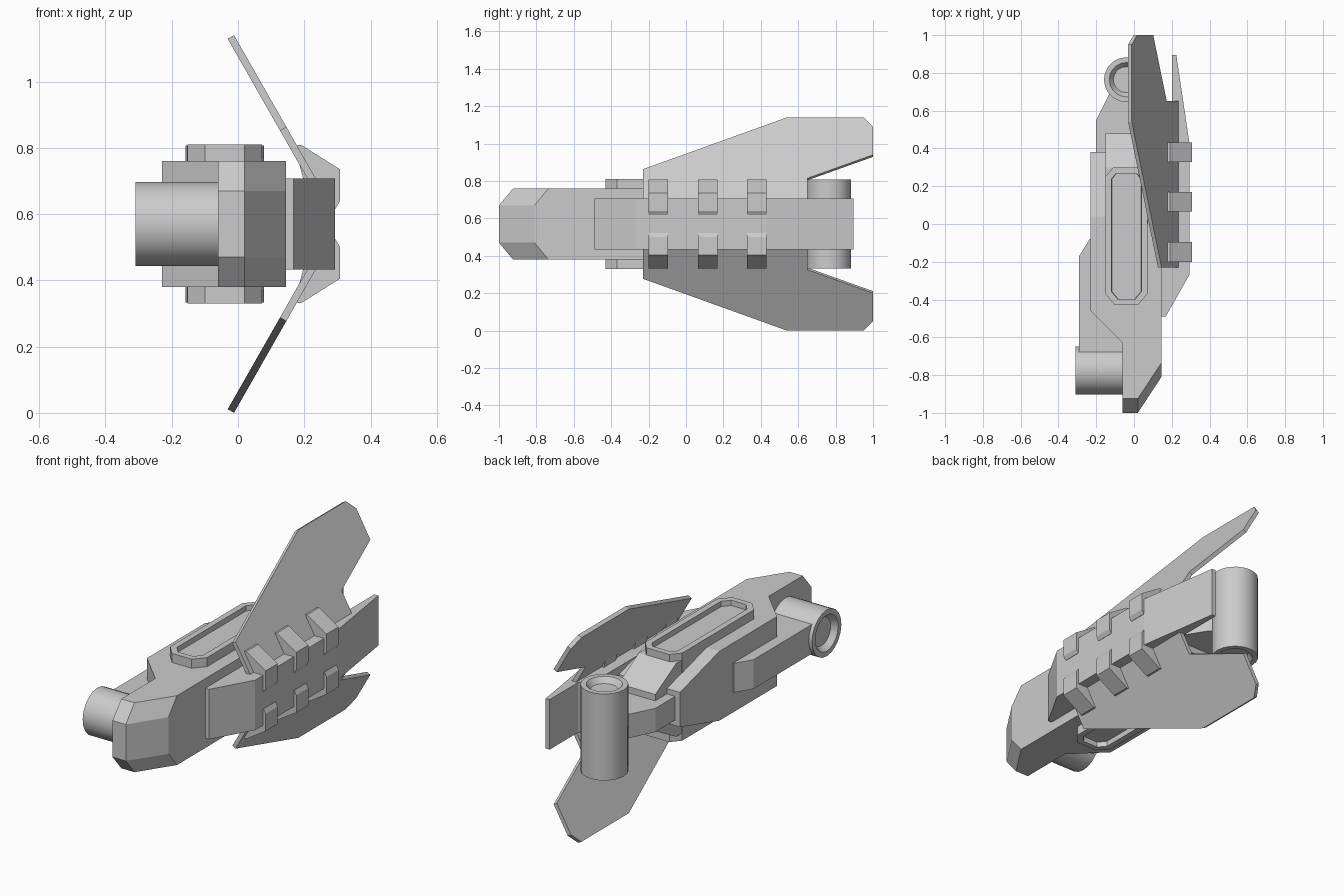
import bpy, bmesh, math
from mathutils import Vector, Matrix

if "Cube" in bpy.data.objects:
    bpy.data.objects.remove(bpy.data.objects["Cube"])

MID = 0.57  # height of the horizontal symmetry plane


def finish(name, bm, smooth=False):
    bmesh.ops.recalc_face_normals(bm, faces=bm.faces)
    me = bpy.data.meshes.new(name)
    bm.to_mesh(me)
    bm.free()
    if smooth:
        me.shade_smooth()
        me.set_sharp_from_angle(angle=math.radians(35))
    ob = bpy.data.objects.new(name, me)
    ob.location.z = MID
    bpy.context.collection.objects.link(ob)
    return ob


def prism(points, offset):
    """Closed solid from a 3D polygon swept along a vector."""
    bm = bmesh.new()
    face = bm.faces.new([bm.verts.new(p) for p in points])
    ext = bmesh.ops.extrude_face_region(bm, geom=[face], use_keep_orig=True)
    new = [v for v in ext["geom"] if isinstance(v, bmesh.types.BMVert)]
    bmesh.ops.translate(bm, verts=new, vec=offset)
    bmesh.ops.recalc_face_normals(bm, faces=bm.faces)
    return bm


def slab(profile, half):
    """Plan profile (x, y) with equal thickness above and below the middle."""
    return prism([(x, y, -half) for x, y in profile], (0, 0, 2 * half))


def cut(bm, co, no):
    """Slice off everything beyond the plane and its mirror, closing the cuts."""
    for s in (1, -1):
        res = bmesh.ops.bisect_plane(
            bm, geom=bm.verts[:] + bm.edges[:] + bm.faces[:], dist=1e-5,
            plane_co=(co[0], co[1], s * co[2]), plane_no=(no[0], no[1], s * no[2]),
            clear_outer=True)
        edges = [e for e in res["geom_cut"] if isinstance(e, bmesh.types.BMEdge)]
        bmesh.ops.edgeloop_fill(bm, edges=[e for e in edges if e.is_boundary])


def recess(bm, faces, rim, slope, depth):
    bmesh.ops.inset_individual(bm, faces=faces, thickness=rim, depth=0)
    bmesh.ops.inset_individual(bm, faces=faces, thickness=slope, depth=-depth)


# Main body with bevelled nose and tapering tail
bm = slab([(-0.06, -1), (0.02, -1), (0.145, -0.81), (0.145, 0.38),
           (-0.23, 0.38), (-0.23, -0.46), (-0.06, -0.63)], 0.19)
cut(bm, (0, -0.925, 0.19), (0, -0.09, 0.075))
cut(bm, (0.02, -0.925, 0.19), (0.0171, -0.01125, 0.0094))
cut(bm, (0, 0.04, 0.19), (0, 0.095, 0.34))
finish("main_body", bm)

# Central spine with sloped rear end
spine = [(0.0, 0.2), (0.30, 0.2), (0.48, 0.10), (0.48, -0.10), (0.30, -0.2), (0.0, -0.2)]
finish("spine", prism([(-0.15, y, z) for y, z in spine], (0.225, 0, 0)))

# Raised rim panels, top and bottom
bm = slab([(-0.10, -0.43), (0.02, -0.43), (0.072, -0.37), (0.072, 0.25), (0.03, 0.30),
           (-0.11, 0.30), (-0.152, 0.25), (-0.152, -0.37)], 0.24)
recess(bm, [f for f in bm.faces if abs(f.normal.z) > 0.9], 0.035, 0.002, 0.028)
finish("rim_panels", bm)

# Barrel mount on the left side and link to the rear tube
finish("barrel_mount", slab([(-0.20, -0.08), (-0.235, -0.08), (-0.29, -0.17),
                             (-0.29, -0.68), (-0.05, -0.68), (-0.05, -0.08)], 0.08))
finish("rear_link", slab([(-0.20, 0.3), (-0.20, 0.55), (-0.13, 0.69), (-0.04, 0.72),
                          (0.05, 0.66), (0.15, 0.5), (0.15, 0.3)], 0.065))


# Tubes with recessed ends
def tube(name, radius, length, matrix):
    bm = bmesh.new()
    bmesh.ops.create_cone(bm, cap_ends=True, segments=20, radius1=radius,
                          radius2=radius, depth=length)
    recess(bm, [f for f in bm.faces if abs(f.normal.z) > 0.9], 0.028, 0.022, 0.03)
    bmesh.ops.transform(bm, matrix=matrix, verts=bm.verts)
    finish(name, bm, smooth=True)


tube("rear_tube", 0.119, 0.474, Matrix.Translation((-0.04, 0.764, 0)))
tube("front_barrel", 0.127, 0.25,
     Matrix.Translation((-0.185, -0.775, 0)) @ Matrix.Rotation(math.pi / 2, 4, 'Y'))

# Side plate
finish("side_plate", slab([(0.14, -0.49), (0.168, -0.49), (0.293, -0.27), (0.293, 0.43),
                           (0.224, 0.895), (0.20, 0.895), (0.20, 0.65), (0.14, 0.55)], 0.137))

# Tilted fins and their clips, mirrored above and below
fin = [(-0.23, 0.11), (-0.23, 0.293), (0.54, 0.57), (0.95, 0.57), (1.0, 0.52),
       (1.0, 0.37), (0.65, 0.245), (0.65, 0.11)]
clip = [(0.17, 0.236), (0.19, 0.239), (0.308, 0.165), (0.308, 0.07), (0.295, 0.047), (0.22, 0.05)]
for s, side in ((1, "upper"), (-1, "lower")):
    outer = [(-0.012 + 0.57 * (0.57 - z), y, s * z) for y, z in fin]
    finish(side + "_fin", prism(outer, Vector((-0.87, 0, -0.5 * s)) * 0.022))
    for i, y in enumerate((-0.2, 0.065, 0.327)):
        finish(f"{side}_clip_{i + 1}",
               prism([(x, y, s * z) for x, z in clip], (0, 0.104, 0)))
